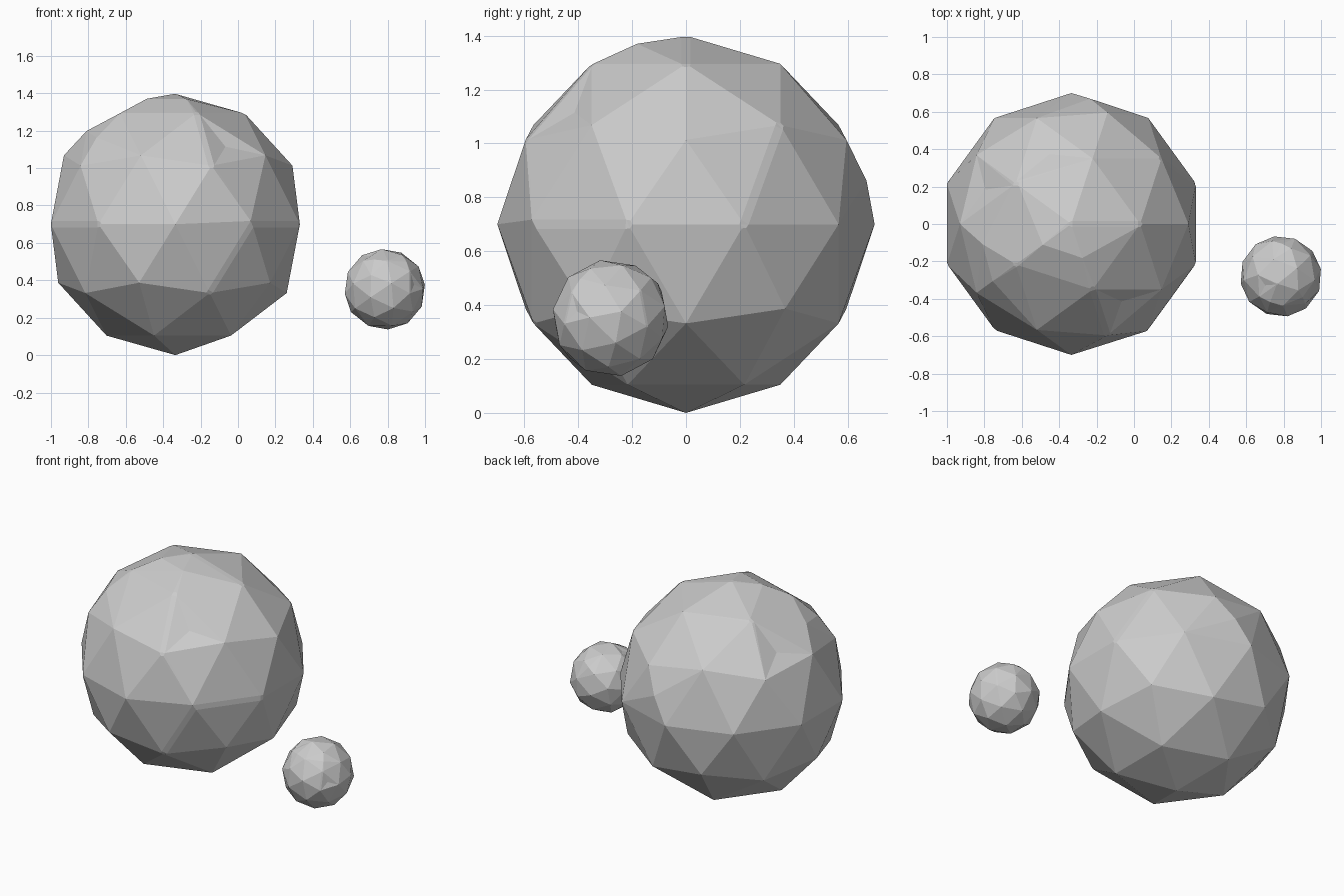
import bpy, bmesh
from mathutils import Vector, Euler

if "Cube" in bpy.data.objects:
    bpy.data.objects.remove(bpy.data.objects["Cube"])


def near_edge(bm, p):
    return min(bm.edges, key=lambda e: ((e.verts[0].co + e.verts[1].co) / 2 - p).length)


def rock(name, centre, radius, rot, raised, dents, worn):
    """Low-poly boulder: coarse icosphere with chipped, dented and worn spots."""
    bm = bmesh.new()
    bmesh.ops.create_icosphere(bm, subdivisions=2, radius=1)
    worn_edges = list({near_edge(bm, Vector(p).normalized()) for p in worn})

    # raised chips: split an edge and lift its middle back to the round surface
    edges = [e for e in {near_edge(bm, Vector(p).normalized()) for p in raised}
             if e not in worn_edges]
    old = set(bm.verts)
    # worn strips along edges
    keep = [e.verts[0].co.lerp(e.verts[1].co, 0.5) for e in edges]
    bmesh.ops.bevel(bm, geom=worn_edges, offset=0.025, offset_type='OFFSET',
                    segments=1, profile=0.5, affect='EDGES')
    bm.normal_update()
    for p in keep:
        e = near_edge(bm, p)
        r = bmesh.utils.edge_split(e, e.verts[0], 0.5)
        r[1].co = r[1].co.normalized() * 0.995
    bmesh.ops.triangulate(bm, faces=[f for f in bm.faces if len(f.verts) > 3])

    # shallow pits in single facets
    for p in dents:
        d = Vector(p).normalized()
        f = min(bm.faces, key=lambda f: (f.calc_center_median().normalized() - d).length)
        v = bmesh.ops.poke(bm, faces=[f])["verts"][0]
        v.co *= 0.975
    bmesh.ops.recalc_face_normals(bm, faces=bm.faces)
    me = bpy.data.meshes.new(name)
    bm.to_mesh(me)
    bm.free()
    ob = bpy.data.objects.new(name, me)
    bpy.context.collection.objects.link(ob)
    ob.location = centre
    ob.scale = (radius,) * 3
    ob.rotation_euler = Euler(rot)
    return ob


# directions of the surface details, measured from each rock's centre
chips = [(0.08, -0.26, 0.96), (-0.66, -0.16, 0.73), (0.14, 0.96, 0.24),
         (-0.55, -0.42, 0.72), (-0.22, -0.15, 0.96)]
pits = [(-0.66, 0.28, 0.7), (0.4, -0.68, 0.6), (-0.2, 0.75, 0.63)]
strips = [(-0.45, 0, 0.85), (0.22, -0.7, 0.68), (0.8, 0.5, 0.2),
          (0.8, -0.57, 0), (0.36, -0.8, -0.3), (-0.8, -0.57, 0), (0.26, 0, 0.96)]

rock("large_rock", (-0.335, 0, 0.70), 0.70, (0, 0, 0), chips, pits, strips)
rock("small_rock", (0.785, -0.28, 0.352), 0.219, (0.5, 0.3, 0.4),
     chips[:3], pits[:2], strips[:3])
